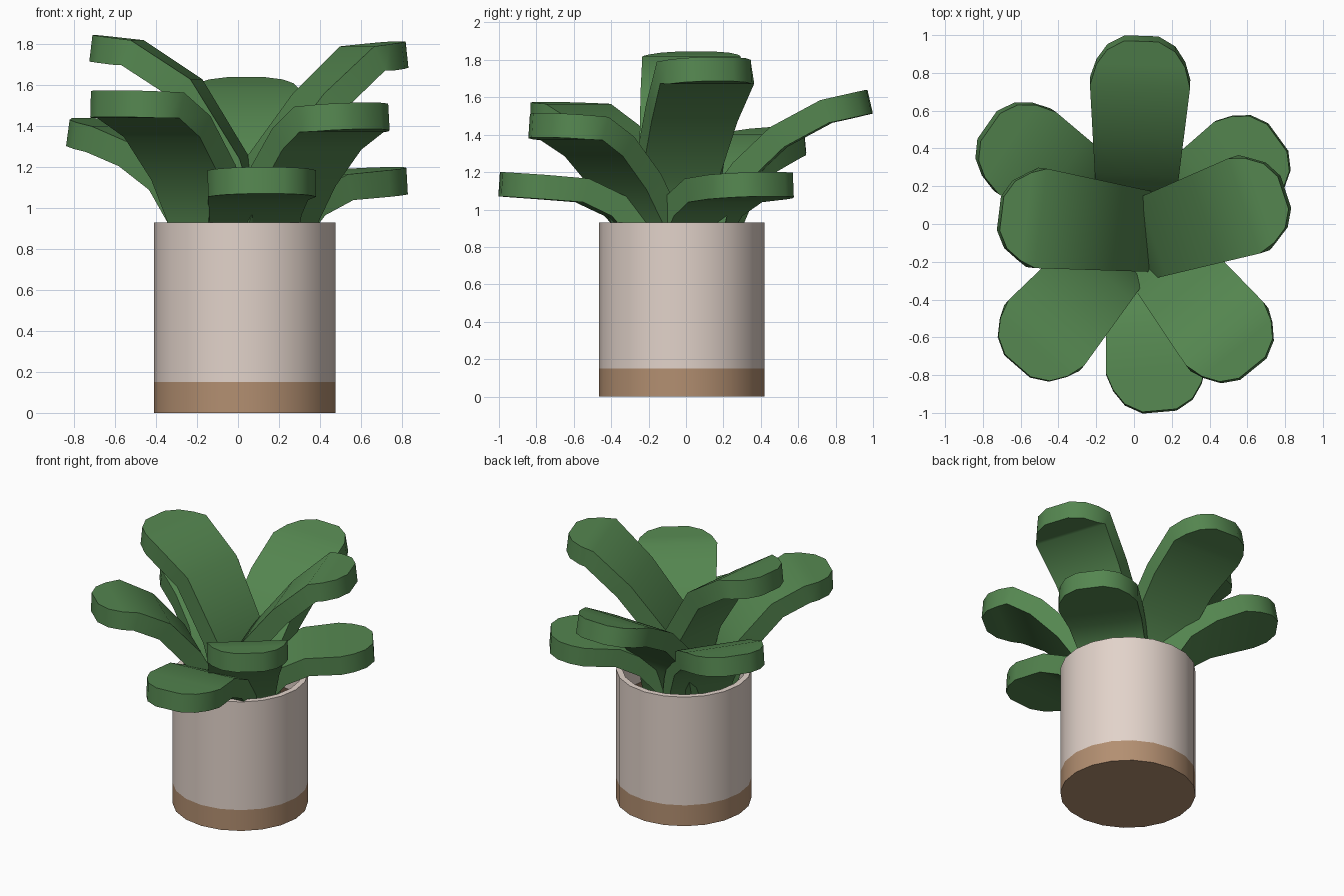
import bpy, math
from mathutils import Vector

if "Cube" in bpy.data.objects:
    bpy.data.objects.remove(bpy.data.objects["Cube"])

PX, PY, R = 0.033, -0.022, 0.443    # pot centre and radius
THICK = 0.13                        # leaf thickness


def material(name, rgb):
    m = bpy.data.materials.new(name)
    m.diffuse_color = (*rgb, 1)
    m.use_nodes = True
    m.node_tree.nodes["Principled BSDF"].inputs["Base Color"].default_value = m.diffuse_color
    return m


GREEN = material("leaf_green", (0.09, 0.24, 0.08))
CLAY = material("pot_beige", (0.76, 0.65, 0.59))
BROWN = material("base_brown", (0.45, 0.275, 0.165))
SOIL = material("soil_brown", (0.08, 0.05, 0.03))


def make(name, verts, faces, mat, solid=0):
    me = bpy.data.meshes.new(name)
    me.from_pydata(verts, [], faces)
    ob = bpy.data.objects.new(name, me)
    bpy.context.collection.objects.link(ob)
    me.materials.append(mat)
    bpy.ops.object.select_all(action='DESELECT')
    ob.select_set(True)
    bpy.context.view_layer.objects.active = ob
    if solid:
        mod = ob.modifiers.new("thickness", 'SOLIDIFY')
        mod.thickness, mod.offset = solid, -1
        bpy.ops.object.modifier_apply(modifier=mod.name)
    bpy.ops.object.shade_smooth_by_angle(angle=math.radians(50))
    return ob


def lathe(name, profile, mat, cap_start=False, cap_end=False, n=20):
    """Spin an (r, z) profile around the pot axis."""
    verts = [(PX + r * math.cos(2 * math.pi * i / n), PY + r * math.sin(2 * math.pi * i / n), z)
             for r, z in profile for i in range(n)]
    faces = [(k * n + i, k * n + (i + 1) % n, (k + 1) * n + (i + 1) % n, (k + 1) * n + i)
             for k in range(len(profile) - 1) for i in range(n)]
    if cap_start:
        faces.append(tuple(reversed(range(n))))
    if cap_end:
        faces.append(tuple(range((len(profile) - 1) * n, len(profile) * n)))
    return make(name, verts, faces, mat)


# Pot: brown foot, hollow beige body, soil
lathe("pot_base", [(R, 0), (R, 0.15)], BROWN, cap_start=True)
lathe("pot_body", [(R, 0.15), (R, 0.93), (R - 0.04, 0.93), (R - 0.04, 0.7)], CLAY)
lathe("soil", [(R - 0.04, 0.7)], SOIL, cap_end=True)

# Rounded leaf tip: (distance from tip, half width)
TIP = [(0, 0.09), (0.05, 0.18), (0.13, 0.235)]


def leaf(name, tip, azimuth, bend):
    """bend: (distance back from tip, height) points along the top of the leaf."""
    a = math.radians(azimuth)
    d = Vector((math.cos(a), math.sin(a), 0))
    side = Vector((-d.y, d.x, 0))
    (_, z0), (s1, z1) = bend[:2]
    rows = [(s, w, z0 + (z1 - z0) * s / s1) for s, w in TIP]
    rows += [(s, 0.265 - 0.09 * (s - s1), z) for s, z in bend[1:]]
    verts = []
    for s, w, z in rows:
        c = Vector((*tip, z)) - d * s
        verts += [c + side * w, c - side * w]
    faces = [(2 * i, 2 * i + 2, 2 * i + 3, 2 * i + 1) for i in range(len(rows) - 1)]
    make(name, verts, faces, GREEN, THICK)


# Tall leaves
leaf("leaf_left", (-0.70, 0.055), 173,
     [(0, 1.845), (0.21, 1.82), (0.5, 1.63), (0.74, 1.24), (0.81, 1.0), (0.84, 0.68)])
leaf("leaf_right", (0.79, 0.165), 18.5,
     [(0, 1.815), (0.22, 1.79), (0.47, 1.56), (0.73, 1.23), (0.80, 1.0), (0.84, 0.68)])
# Middle leaves
leaf("leaf_back", (0.04, 0.967), 88,
     [(0, 1.64), (0.24, 1.585), (0.51, 1.44), (0.71, 1.25), (0.85, 1.06), (0.94, 0.68)])
leaf("leaf_back_left", (-0.76, 0.512), 145,
     [(0, 1.44), (0.24, 1.40), (0.45, 1.32), (0.65, 1.18), (0.78, 0.98), (0.87, 0.68)])
leaf("leaf_front_left", (-0.615, -0.75), 229,
     [(0, 1.575), (0.23, 1.565), (0.45, 1.45), (0.66, 1.21), (0.78, 0.98), (0.82, 0.68)])
leaf("leaf_front_right", (0.625, -0.76), -51,
     [(0, 1.515), (0.23, 1.495), (0.42, 1.39), (0.62, 1.19), (0.78, 0.95), (0.84, 0.68)])
# Low leaves
LOW = [(0, 1.2), (0.22, 1.185), (0.45, 1.165), (0.65, 1.07), (0.8, 0.9), (0.88, 0.68)]
leaf("leaf_back_right", (0.757, 0.455), 36, LOW)
leaf("leaf_front", (0.135, -0.987), -85, LOW)
